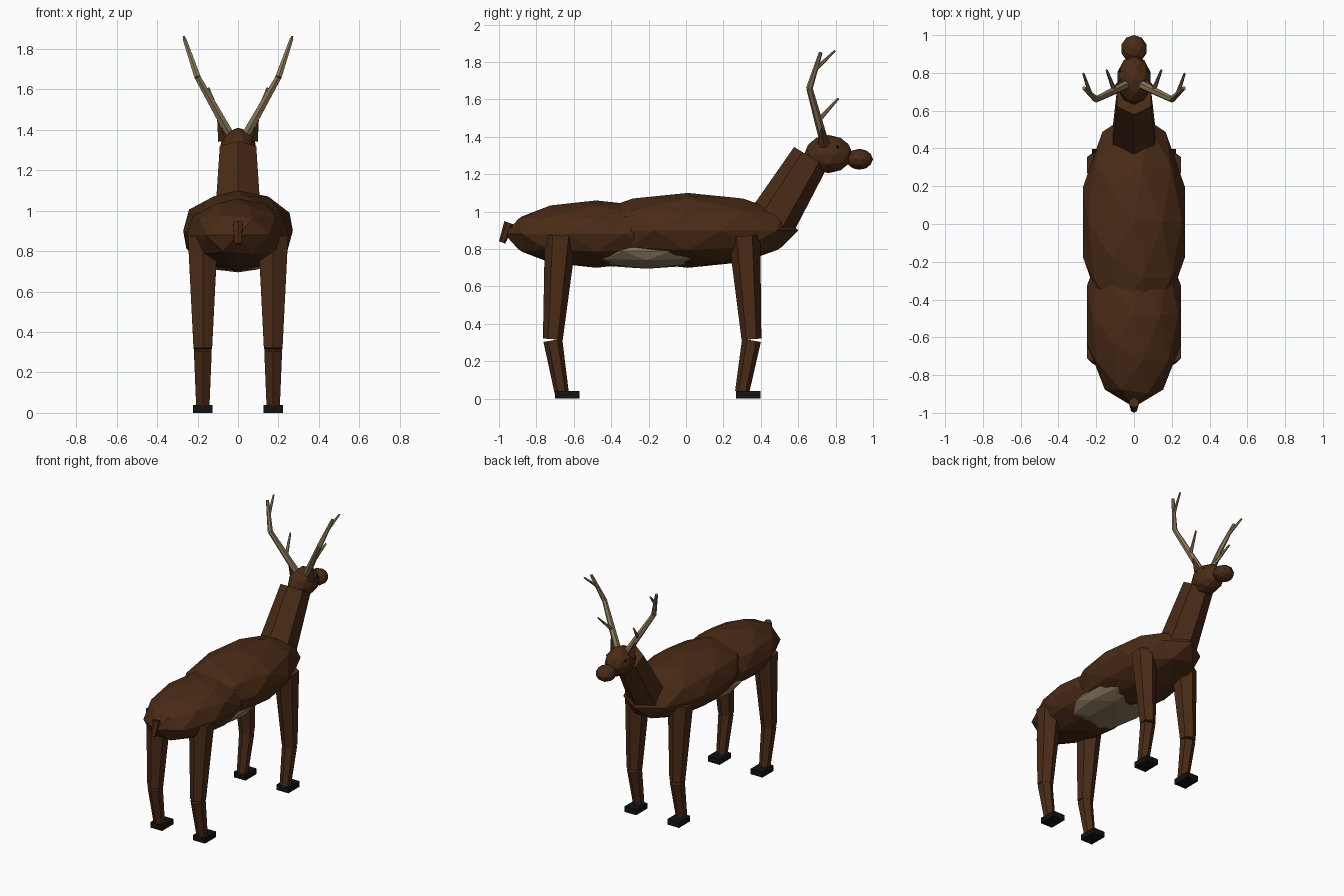
import bpy, bmesh, math
from mathutils import Vector

if "Cube" in bpy.data.objects:
    bpy.data.objects.remove(bpy.data.objects["Cube"])


def material(name, rgb):
    m = bpy.data.materials.new(name)
    m.diffuse_color = (*rgb, 1)
    m.use_nodes = True
    m.node_tree.nodes["Principled BSDF"].inputs["Base Color"].default_value = m.diffuse_color
    return m


BROWN = material("brown fur", (0.068, 0.024, 0.008))
TAN = material("tan belly", (0.25, 0.19, 0.11))
ANTLER = material("antler bone", (0.27, 0.19, 0.10))
BLACK = material("black hoof", (0.006, 0.006, 0.006))


def finish(name, bm, mat):
    bmesh.ops.recalc_face_normals(bm, faces=bm.faces)
    me = bpy.data.meshes.new(name)
    bm.to_mesh(me)
    bm.free()
    me.materials.append(mat)
    ob = bpy.data.objects.new(name, me)
    bpy.context.collection.objects.link(ob)
    return ob


def blob(name, centre, radii, mat, detail=2):
    """Faceted ellipsoid."""
    bm = bmesh.new()
    bmesh.ops.create_icosphere(bm, subdivisions=detail, radius=1)
    for v in bm.verts:
        v.co = Vector(c + a * r for c, a, r in zip(centre, v.co, radii))
    return finish(name, bm, mat)


def box(name, centre, size, mat):
    bm = bmesh.new()
    bmesh.ops.create_cube(bm, size=1)
    for v in bm.verts:
        v.co = Vector(c + a * s for c, a, s in zip(centre, v.co, size))
    return finish(name, bm, mat)


def limb(name, p0, p1, r0, r1, mat, sides=6):
    """Tapered prism between two points, one corner turned towards y."""
    p0, p1 = Vector(p0), Vector(p1)
    d = (p1 - p0).normalized()
    u = Vector((0, 1, 0))
    u = (u - d * u.dot(d)).normalized()
    w = d.cross(u)
    bm = bmesh.new()
    rings = []
    for p, r in ((p0, r0), (p1, r1)):
        angles = [2 * math.pi * i / sides for i in range(sides)]
        rings.append([bm.verts.new(p + r * (u * math.cos(a) + w * math.sin(a)))
                      for a in angles])
        bm.faces.new(rings[-1])
    for i in range(sides):
        j = (i + 1) % sides
        bm.faces.new((rings[0][i], rings[0][j], rings[1][j], rings[1][i]))
    return finish(name, bm, mat)


# Torso
blob("chest", (0, 0.01, 0.90), (0.285, 0.59, 0.20), BROWN)
blob("rump", (0, -0.48, 0.88), (0.263, 0.49, 0.18), BROWN)
blob("belly", (0, -0.21, 0.79), (0.225, 0.42, 0.095), TAN)
limb("tail", (0, -0.945, 0.94), (0, -0.983, 0.835), 0.028, 0.018, BROWN)

# Neck and head
limb("neck", (0, 0.46, 0.95), (0, 0.667, 1.292), 0.13, 0.104, BROWN)
blob("head", (0, 0.762, 1.308), (0.093, 0.13, 0.102), BROWN)
blob("muzzle", (0, 0.927, 1.28), (0.07, 0.073, 0.056), BROWN)

for side, s in (("left", -1), ("right", 1)):
    # Ears and eyes
    limb(f"{side}_ear", (s * 0.065, 0.74, 1.35), (s * 0.098, 0.722, 1.465),
         0.034, 0.006, BROWN, 4)
    blob(f"{side}_eye", (s * 0.073, 0.81, 1.345), (0.009, 0.009, 0.009), BLACK, 1)

    # Antlers: beam, upper beam and two tines
    base, elbow = (s * 0.045, 0.735, 1.385), (s * 0.20, 0.66, 1.66)
    limb(f"{side}_antler_beam", base, elbow, 0.024, 0.017, ANTLER)
    limb(f"{side}_antler_top", elbow, (s * 0.265, 0.72, 1.85), 0.018, 0.010, ANTLER)
    limb(f"{side}_antler_upper_tine", (s * 0.232, 0.69, 1.76),
         (s * 0.268, 0.797, 1.86), 0.012, 0.006, ANTLER)
    limb(f"{side}_antler_lower_tine", (s * 0.105, 0.71, 1.49),
         (s * 0.145, 0.815, 1.605), 0.013, 0.006, ANTLER)

    # Legs: top, knee, ankle and hoof positions along y
    for end, top, knee, ankle, hoof in (("front", 0.312, 0.350, 0.300, 0.333),
                                        ("rear", -0.670, -0.712, -0.665, -0.635)):
        x = s * 0.174
        limb(f"{side}_{end}_thigh", (x, top, 0.87), (x, knee, 0.318),
             0.085, 0.053, BROWN)
        limb(f"{side}_{end}_shin", (x, knee, 0.312), (x, ankle, 0.035),
             0.051, 0.038, BROWN)
        box(f"{side}_{end}_hoof", (x, hoof, 0.02), (0.095, 0.13, 0.04), BLACK)
